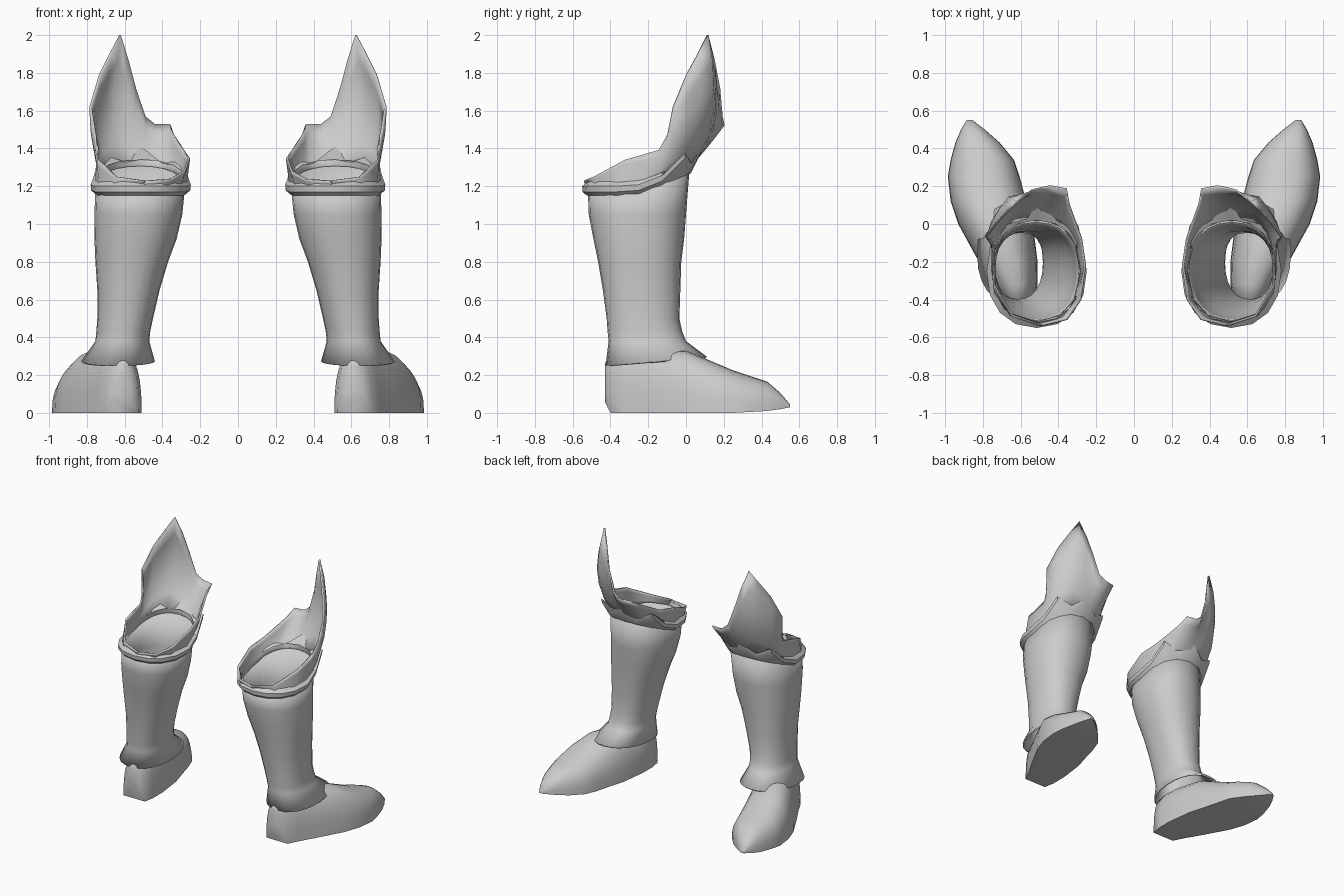
import bpy, math
from mathutils import Vector

old = bpy.data.objects.get("Cube")
if old:
    bpy.data.objects.remove(old, do_unlink=True)

grey = bpy.data.materials.new("plain grey")
grey.use_nodes = True
tone = (0.6, 0.6, 0.6, 1)
grey.diffuse_color = tone
grey.node_tree.nodes["Principled BSDF"].inputs["Base Color"].default_value = tone

SIDES = 24


def power(value, exponent):
    return math.copysign(abs(value) ** exponent, value)


def loft(name, rows, closed=True, caps=False, thickness=0, sharp=50):
    """Skin rows of points with quads, then mirror to make the pair."""
    count = len(rows[0])
    points = [p for row in rows for p in row]
    faces = []
    for r in range(len(rows) - 1):
        for i in range(count if closed else count - 1):
            j = (i + 1) % count
            faces.append((r * count + i, r * count + j,
                          (r + 1) * count + j, (r + 1) * count + i))
    if caps:
        faces.append(tuple(reversed(range(count))))
        faces.append(tuple(range(len(points) - count, len(points))))
    mesh = bpy.data.meshes.new(name)
    mesh.from_pydata(points, [], faces)
    mesh.materials.append(grey)
    obj = bpy.data.objects.new(name, mesh)
    bpy.context.collection.objects.link(obj)
    if thickness:
        solid = obj.modifiers.new("thickness", "SOLIDIFY")
        solid.thickness = thickness
        solid.offset = -1
    obj.modifiers.new("pair", "MIRROR")
    bpy.ops.object.select_all(action="DESELECT")
    obj.select_set(True)
    bpy.context.view_layer.objects.active = obj
    bpy.ops.object.shade_smooth_by_angle(angle=math.radians(sharp))
    return obj


def oval(x0, x1, y0, y1, height, exponent=0.9):
    """Horizontal ring; height is a function of y."""
    ring = []
    for i in range(SIDES):
        a = math.tau * i / SIDES
        x = (x0 + x1) / 2 + (x1 - x0) / 2 * power(math.cos(a), exponent)
        y = (y0 + y1) / 2 + (y1 - y0) / 2 * power(math.sin(a), exponent)
        ring.append((x, y, height(y)))
    return ring


def rim_height(y):
    return 1.19 + max(0, y + 0.27) * 0.4


# Shaft: ankle flare first, then up the calf to the sloping rim
shaft = [oval(0.44, 0.83, -0.425, 0.11, lambda y: 0.27 + 0.09 * max(y + 0.2, -0.2))]
for z, x0, x1, y0, y1 in [
        (0.38, 0.47, 0.755, -0.41, 0.0), (0.43, 0.465, 0.75, -0.415, -0.02),
        (0.5, 0.45, 0.745, -0.42, -0.035), (0.65, 0.415, 0.745, -0.44, -0.03),
        (0.8, 0.37, 0.755, -0.465, -0.025), (0.92, 0.325, 0.76, -0.49, -0.01),
        (1.05, 0.295, 0.76, -0.515, 0.0)]:
    shaft.append(oval(x0, x1, y0, y1, lambda y: z))
shaft.append(oval(0.28, 0.755, -0.52, 0.02, rim_height))
loft("boot_shaft", shaft, thickness=0.012)

# Foot: arched sections from heel to the outward-turned toe
foot = []
for y, x0, x1, low, top in [
        (-0.43, 0.57, 0.66, 0.06, 0.26), (-0.4, 0.525, 0.71, 0, 0.31),
        (-0.32, 0.51, 0.75, 0, 0.33), (-0.2, 0.51, 0.82, 0, 0.34),
        (0, 0.535, 0.93, 0, 0.33), (0.12, 0.57, 0.97, 0, 0.28),
        (0.25, 0.605, 0.985, 0, 0.225), (0.34, 0.635, 0.97, 0.005, 0.195),
        (0.43, 0.71, 0.945, 0.01, 0.165), (0.5, 0.79, 0.915, 0.02, 0.105),
        (0.55, 0.855, 0.885, 0.03, 0.045)]:
    section = []
    for i in range(15):
        a = math.pi * i / 14
        section.append(((x0 + x1) / 2 - (x1 - x0) / 2 * power(math.cos(a), 0.8), y,
                        low + (top - low) * math.sin(a) ** 0.8))
    foot.append(section)
loft("foot", foot, caps=True)


def rim(angle, grow=0.0, lift=0.0):
    """Point on the sloping rim of the shaft."""
    a = math.radians(angle)
    y = -0.25 + (0.275 + grow) * power(math.sin(a), 0.9)
    return Vector((0.515 + (0.24 + grow) * power(math.cos(a), 0.9), y,
                   rim_height(y) + lift))


# Cuff: faceted rolled band, with pointed tabs across the front
cuff = [[], [], [], []]
for i in range(16):
    angle = i * 22.5
    tab = 0.07 if i in (2, 4, 6) else 0
    for row, grow, lift in zip(cuff, (0, 0.022, 0.025, -0.005),
                               (-0.04, -0.02, 0.01, 0.035)):
        outer = tab if grow > 0 else 0
        row.append(rim(angle, grow + outer * 0.5, lift + outer))
loft("cuff", cuff, sharp=35)

# Collar and knee guard: one curved sheet, low at the back and peaked in front
edge = [
    (270, 0.49, -0.53, 1.23), (240, 0.36, -0.5, 1.24), (212, 0.29, -0.4, 1.28),
    (180, 0.265, -0.22, 1.35), (150, 0.285, -0.08, 1.38), (128, 0.35, 0.1, 1.48),
    (118, 0.36, 0.18, 1.53), (104, 0.44, 0.195, 1.53), (94, 0.49, 0.185, 1.57),
    (84, 0.54, 0.17, 1.72), (75, 0.58, 0.14, 1.87), (65, 0.62, 0.11, 2.0),
    (54, 0.67, 0.06, 1.9), (43, 0.725, 0.0, 1.79), (32, 0.775, -0.07, 1.62),
    (18, 0.75, -0.09, 1.47), (0, 0.735, -0.14, 1.39), (-25, 0.735, -0.32, 1.34),
    (-55, 0.64, -0.48, 1.25), (-90, 0.49, -0.53, 1.23)]
guard = [[] for step in range(6)]
for angle, x, y, z in edge:
    base, tip = rim(angle, -0.01), Vector((x, y, z))
    outward = Vector((math.cos(math.radians(angle)), math.sin(math.radians(angle)), 0))
    bulge = 0.17 * max(0, z - 1.5)
    for step, row in enumerate(guard):
        t = step / 5
        row.append(base.lerp(tip, t) + outward * bulge * math.sin(math.pi * t))
loft("knee_guard", guard, closed=False, thickness=0.012, sharp=60)
